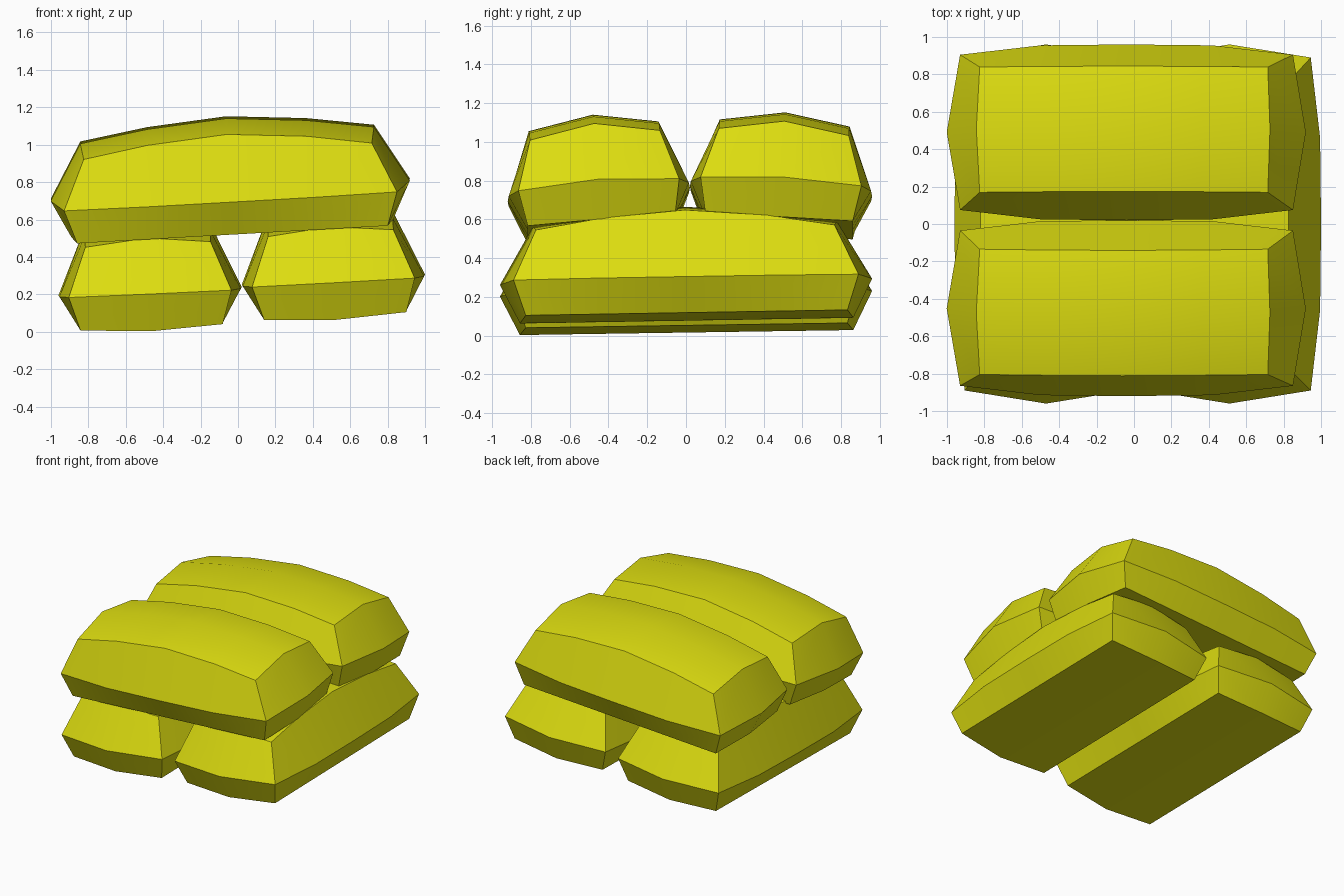
import bpy, bmesh, math
from mathutils import Vector

if "Cube" in bpy.data.objects:
    bpy.data.objects.remove(bpy.data.objects["Cube"])

yellow = bpy.data.materials.new("sack_yellow")
yellow.diffuse_color = (0.72, 0.72, 0.005, 1)
yellow.use_nodes = True
yellow.node_tree.nodes["Principled BSDF"].inputs["Base Color"].default_value = yellow.diffuse_color


def sack_point(i, j, level, bow, belly):
    """Local (along, across, up) of a sack vertex: i = -2..2 along, j = -1..1 across."""
    a, middle = abs(i), (j == 0)
    if level == "top":
        u = (0, 0.425, 0.77)[a] + (0.015 if middle and a == 2 else 0)
        v, z = 0.335, (0.352, 0.318, 0.262)[a] + (0.035 if middle else 0)
    elif level == "belly":
        u = (0, 0.46, 0.96 if middle else 0.89)[a]
        v, z = (0.47, 0.465, 0.415)[a] + belly, 0.0
    else:
        u = (0, 0.45, 0.86 if middle else 0.83)[a]
        v, z = 0.38, -0.18 - (0.02 if middle else 0)
    return math.copysign(u, i), v * j, z + (bow if middle else 0)


def make_sack(name, centre, along, across, tilt_u, tilt_v, bow=0.0, belly=0.0):
    U = Vector(along) + Vector((0, 0, tilt_u))
    V = Vector(across) + Vector((0, 0, tilt_v))
    N = Vector((0, 0, 1)) - Vector(along) * tilt_u - Vector(across) * tilt_v
    bm = bmesh.new()
    verts = {}
    for level in ("base", "belly", "top"):
        for i in range(-2, 3):
            for j in (-1, 0, 1):
                if level == "belly" and abs(i) < 2 and j == 0:
                    continue
                u, v, z = sack_point(i, j, level, bow, belly)
                verts[i, j, level] = bm.verts.new(Vector(centre) + U * u + V * v + N * z)
    # top and underside
    for level in ("base", "top"):
        for i in range(-2, 2):
            for j in (-1, 0):
                bm.faces.new([verts[p + (level,)] for p in
                              ((i, j), (i + 1, j), (i + 1, j + 1), (i, j + 1))])
    # sloping sides around the outline
    rim = ([(i, -1) for i in range(-2, 3)] + [(2, 0)]
           + [(i, 1) for i in range(2, -3, -1)] + [(-2, 0)])
    for lo, hi in (("base", "belly"), ("belly", "top")):
        for p, q in zip(rim, rim[1:] + rim[:1]):
            bm.faces.new([verts[p + (lo,)], verts[q + (lo,)],
                          verts[q + (hi,)], verts[p + (hi,)]])
    bmesh.ops.recalc_face_normals(bm, faces=bm.faces)
    mesh = bpy.data.meshes.new(name)
    bm.to_mesh(mesh)
    bm.free()
    mesh.materials.append(yellow)
    obj = bpy.data.objects.new(name, mesh)
    bpy.context.collection.objects.link(obj)
    bpy.ops.object.select_all(action='DESELECT')
    obj.select_set(True)
    bpy.context.view_layer.objects.active = obj
    bpy.ops.object.shade_smooth_by_angle(angle=math.radians(30))


X, Y = (1, 0, 0), (0, 1, 0)
# lower layer runs front to back
make_sack("lower_left_sack", (-0.47, 0, 0.216), Y, X, 0.015, 0.045, belly=0.02)
make_sack("lower_right_sack", (0.51, 0, 0.278), Y, X, 0.017, 0.055, belly=0.02)
# upper layer lies across it
make_sack("upper_front_sack", (-0.04, -0.45, 0.728), X, Y, 0.057, 0.075, bow=0.025)
make_sack("upper_back_sack", (-0.04, 0.49, 0.745), X, Y, 0.057, -0.055, bow=0.02)
